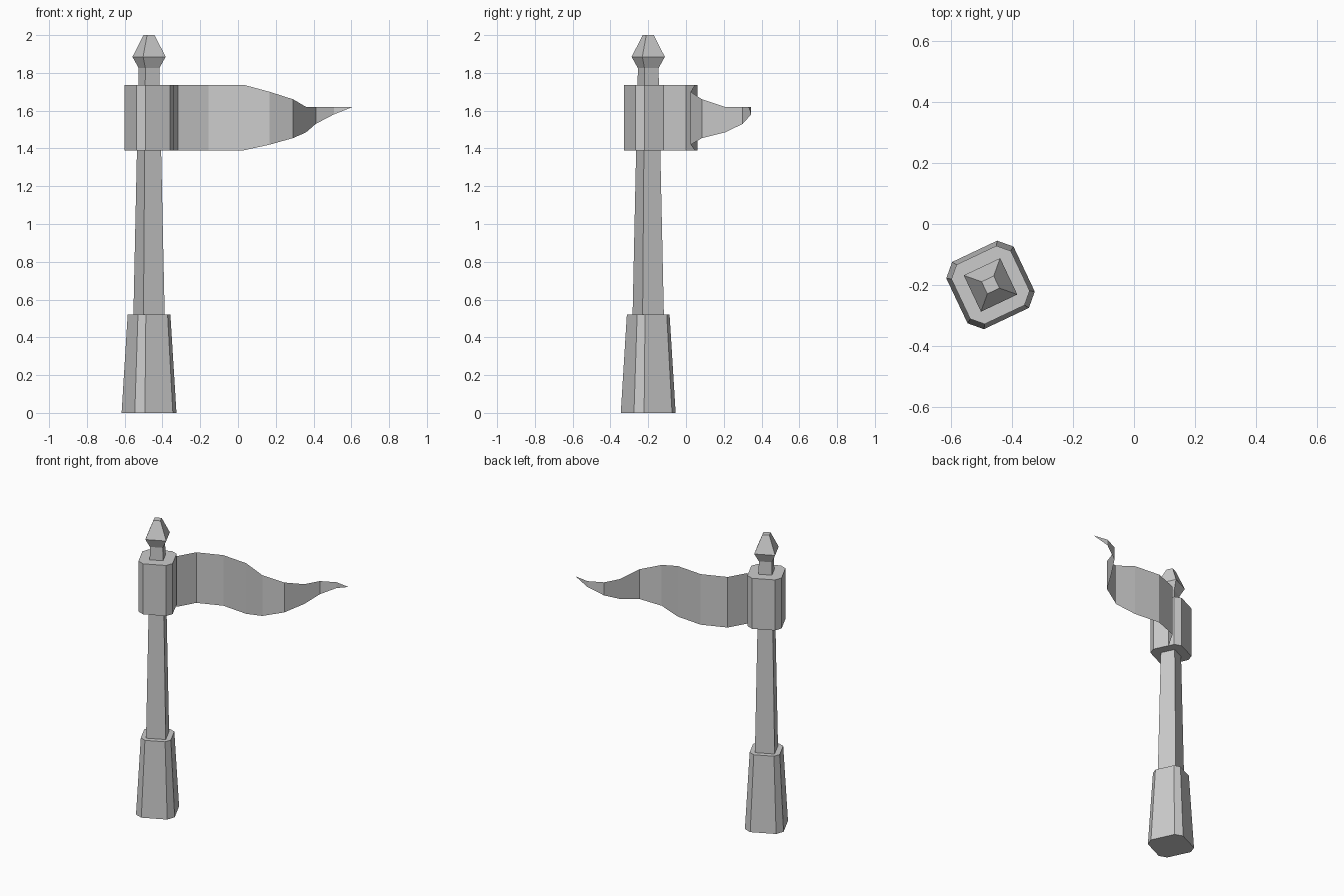
import bpy, bmesh, math
from mathutils import Matrix

cube = bpy.data.objects.get("Cube")
if cube:
    bpy.data.objects.remove(cube, do_unlink=True)

grey = bpy.data.materials.new("plain_grey")
grey.use_nodes = True
grey.diffuse_color = (0.6, 0.6, 0.6, 1)
grey.node_tree.nodes["Principled BSDF"].inputs["Base Color"].default_value = (0.6, 0.6, 0.6, 1)

POST = Matrix.Translation((-0.471, -0.2, 0)) @ Matrix.Rotation(math.radians(25.3), 4, 'Z')


def finish(name, bm):
    mesh = bpy.data.meshes.new(name)
    bm.to_mesh(mesh)
    bm.free()
    mesh.materials.append(grey)
    obj = bpy.data.objects.new(name, mesh)
    bpy.context.collection.objects.link(obj)
    return obj


def section(half, chamfer):
    """Square outline, with its corners cut when chamfer is set."""
    pts = []
    for quarter in range(4):
        turn = Matrix.Rotation(quarter * math.pi / 2, 2)
        inner = half * (1 - chamfer)
        corner = [(half, inner), (inner, half)] if chamfer else [(half, half)]
        pts += [(turn[0][0] * x + turn[0][1] * y, turn[1][0] * x + turn[1][1] * y) for x, y in corner]
    return pts


def stack(name, levels, chamfer=0.0):
    """Closed solid through (height, half width) levels."""
    bm = bmesh.new()
    rings = [[bm.verts.new(POST @ Matrix.Translation((x, y, z)).translation)
              for x, y in section(half, chamfer)] for z, half in levels]
    n = len(rings[0])
    for low, high in zip(rings, rings[1:]):
        for i in range(n):
            j = (i + 1) % n
            bm.faces.new((low[i], low[j], high[j], high[i]))
    bm.faces.new(rings[0][::-1])
    bm.faces.new(rings[-1])
    return finish(name, bm)


# Post parts
stack("base", [(0, 0.122), (0.52, 0.095)], 0.33)
stack("pole", [(0.5, 0.0625), (1.825, 0.041)])
stack("collar", [(1.39, 0.108), (1.737, 0.108)], 0.33)
stack("finial", [(1.825, 0.041), (1.885, 0.066), (2.0, 0.022)])

# Waving pennant: x, y, bottom, top
wave = [
    (-0.385, -0.12, 1.39, 1.737),
    (-0.317, 0.0, 1.39, 1.737),
    (-0.155, 0.062, 1.39, 1.737),
    (0.03, 0.046, 1.39, 1.737),
    (0.167, 0.025, 1.42, 1.7),
    (0.292, 0.085, 1.455, 1.66),
    (0.36, 0.207, 1.485, 1.62),
    (0.412, 0.3, 1.53, 1.62),
    (0.507, 0.345, 1.58, 1.62),
]
bm = bmesh.new()
columns = [(bm.verts.new((x, y, low)), bm.verts.new((x, y, high))) for x, y, low, high in wave]
for a, b in zip(columns, columns[1:]):
    bm.faces.new((a[0], b[0], b[1], a[1]))
tip = bm.verts.new((0.607, 0.33, 1.62))
bm.faces.new((columns[-1][0], tip, columns[-1][1]))
finish("pennant", bm)
